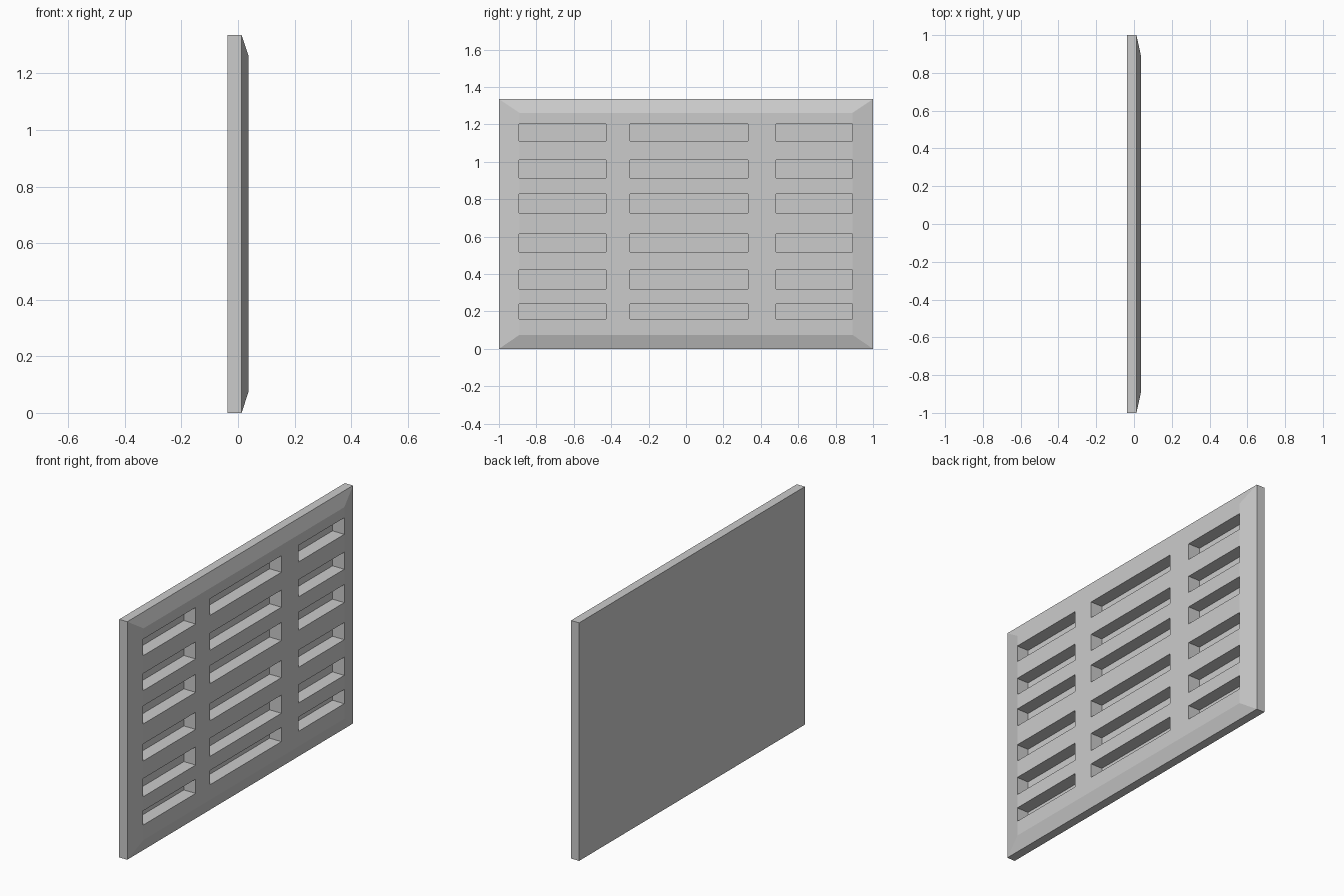
import bpy, bmesh

if "Cube" in bpy.data.objects:
    bpy.data.objects.remove(bpy.data.objects["Cube"])

HX, SHOULDER = 0.037, 0.013
HEIGHT = 1.335


def new_object(name, bm):
    bmesh.ops.recalc_face_normals(bm, faces=bm.faces)
    mesh = bpy.data.meshes.new(name)
    bm.to_mesh(mesh)
    bm.free()
    obj = bpy.data.objects.new(name, mesh)
    bpy.context.collection.objects.link(obj)
    return obj


# Panel: three stacked rectangles (back, shoulder, chamfered front)
bm = bmesh.new()
rings = []
for x, y, z0, z1 in [(-HX, 1, 0, HEIGHT),
                     (SHOULDER, 1, 0, HEIGHT),
                     (HX, 0.89, 0.075, 1.262)]:
    rings.append([bm.verts.new((x, a, b))
                  for a, b in [(-y, z0), (y, z0), (y, z1), (-y, z1)]])
bm.faces.new(rings[0])
bm.faces.new(rings[-1])
for lo, hi in zip(rings, rings[1:]):
    for i in range(4):
        j = (i + 1) % 4
        bm.faces.new((lo[i], lo[j], hi[j], hi[i]))
panel = new_object("vent_panel", bm)

# Slot cutters: three columns by six rows, reaching almost to the back
columns = [(-0.892, -0.428), (-0.30, 0.332), (0.482, 0.889)]
rows = [(0.16, 0.24), (0.319, 0.421), (0.519, 0.615),
        (0.727, 0.828), (0.914, 1.01), (1.11, 1.203)]
floor, front = -HX + 0.001, 0.1
bm = bmesh.new()
for y0, y1 in columns:
    for z0, z1 in rows:
        box = bmesh.ops.create_cube(bm, size=1)["verts"]
        bmesh.ops.scale(bm, verts=box, vec=(front - floor, y1 - y0, z1 - z0))
        bmesh.ops.translate(bm, verts=box, vec=((front + floor) / 2,
                                                (y0 + y1) / 2, (z0 + z1) / 2))
cutter = new_object("slot_cutter", bm)
cutter.hide_render = True
cutter.hide_set(True)

# Cut the blind slots into the panel
cut = panel.modifiers.new("slots", 'BOOLEAN')
cut.operation = 'DIFFERENCE'
cut.solver = 'EXACT'
cut.object = cutter
